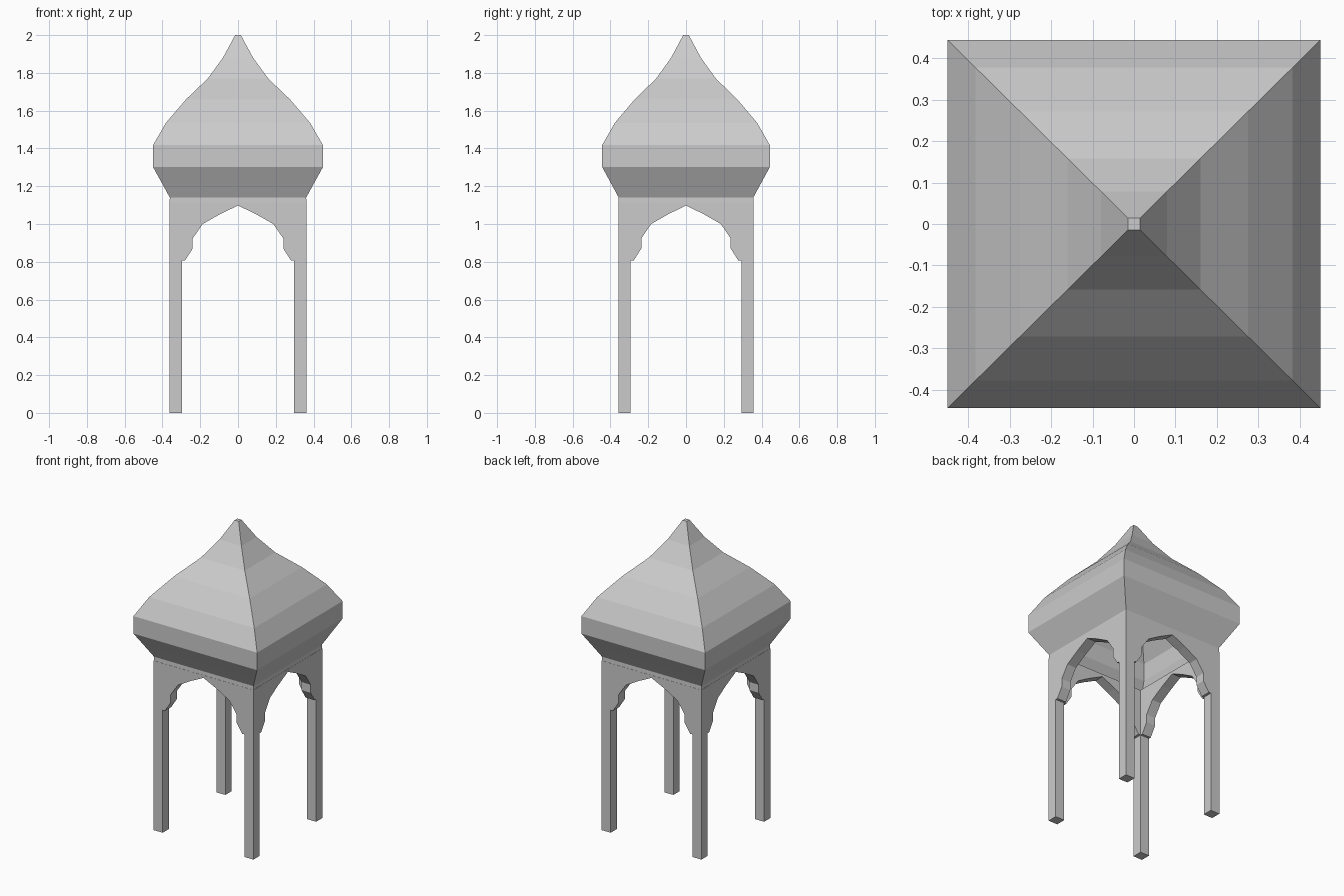
import bpy, bmesh

if "Cube" in bpy.data.objects:
    bpy.data.objects.remove(bpy.data.objects["Cube"])

YS = 0.987            # plan is slightly shallower than wide
OUT, INN, TOP = 0.363, 0.297, 1.115


def finish(bm, name):
    bmesh.ops.remove_doubles(bm, verts=bm.verts, dist=0.0005)
    bmesh.ops.recalc_face_normals(bm, faces=bm.faces)
    me = bpy.data.meshes.new(name)
    bm.to_mesh(me)
    bm.free()
    ob = bpy.data.objects.new(name, me)
    bpy.context.collection.objects.link(ob)
    return ob


# Arched frame: four mitred panels that meet to form the corner posts
half = [(INN, 0), (INN, 0.806), (0.281, 0.806), (0.24, 0.87), (0.24, 0.923),
        (0.187, 1.0), (0.095, 1.052)]
arch = half + [(0, 1.098)] + [(-x, z) for x, z in reversed(half)]

bm = bmesh.new()
for k in range(4):
    def V(x, d, z):
        # point on the panel (x along, d outward), turned k quarter turns
        px, py = x, -d
        for _ in range(k):
            px, py = -py, px
        return bm.verts.new((px, py * YS, z))

    # outer and inner faces
    bm.faces.new([V(x, OUT, z) for x, z in
                  arch + [(-OUT, 0), (-OUT, TOP), (OUT, TOP), (OUT, 0)]])
    bm.faces.new([V(x, INN, z) for x, z in
                  arch[1:-1] + [(-INN, TOP), (INN, TOP)]])
    # underside of the arch and inner post sides
    for (x0, z0), (x1, z1) in zip(arch, arch[1:]):
        bm.faces.new([V(x0, OUT, z0), V(x1, OUT, z1),
                      V(x1, INN, z1), V(x0, INN, z0)])
    # top ledge
    bm.faces.new([V(-OUT, OUT, TOP), V(OUT, OUT, TOP),
                  V(INN, INN, TOP), V(-INN, INN, TOP)])
    # post feet
    for s in (-1, 1):
        bm.faces.new([V(s * INN, OUT, 0), V(s * OUT, OUT, 0), V(s * INN, INN, 0)])
finish(bm, "arched_frame")

# Curved square roof: open shell lofted through square rings
profile = [(0.362, TOP), (0.361, 1.14), (0.402, 1.215), (0.45, 1.302),
           (0.45, 1.417), (0.382, 1.535), (0.275, 1.66), (0.16, 1.77),
           (0.08, 1.88), (0.015, 2.0)]
bm = bmesh.new()
rings = [[bm.verts.new((sx * r, sy * r * YS, z))
          for sx, sy in ((-1, -1), (1, -1), (1, 1), (-1, 1))] for r, z in profile]
for a, b in zip(rings, rings[1:]):
    for i in range(4):
        j = (i + 1) % 4
        bm.faces.new((a[i], a[j], b[j], b[i]))
bm.faces.new(rings[-1])
finish(bm, "roof")
